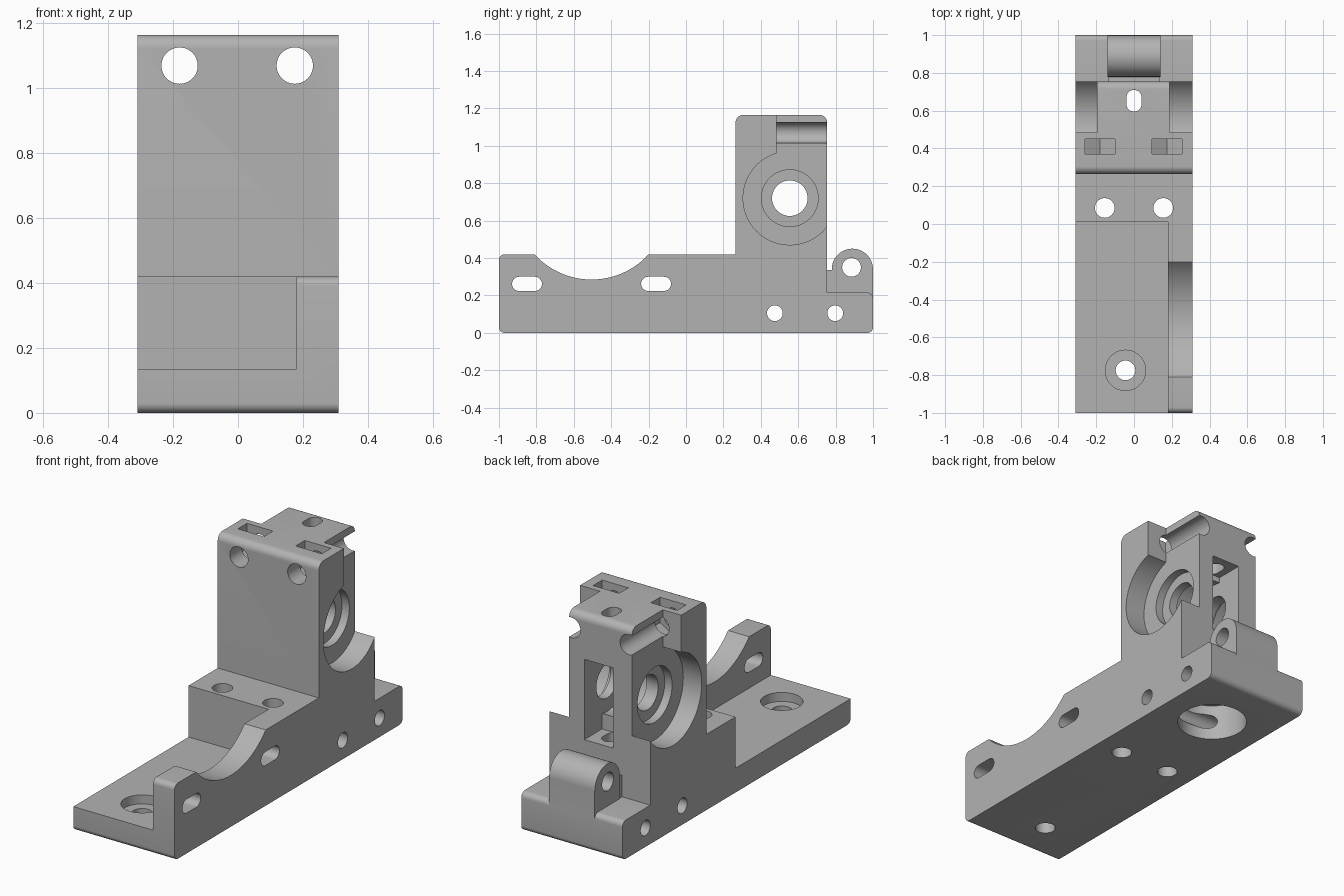
import bpy, bmesh
from math import sin, cos, pi, atan2
from mathutils import Vector

if "Cube" in bpy.data.objects:
    bpy.data.objects.remove(bpy.data.objects["Cube"], do_unlink=True)

grey = bpy.data.materials.new("matte_grey")
grey.use_nodes = True
grey.diffuse_color = (0.45, 0.45, 0.45, 1)
grey.node_tree.nodes["Principled BSDF"].inputs["Base Color"].default_value = grey.diffuse_color


def prism(name, outline, axis, lo, hi):
    """Extrude a 2D outline along an axis; outline uses the other two axes in order."""
    bm = bmesh.new()
    place = {"X": lambda a, b: (lo, a, b), "Y": lambda a, b: (a, lo, b), "Z": lambda a, b: (a, b, lo)}[axis]
    face = bm.faces.new([bm.verts.new(place(a, b)) for a, b in outline])
    new = bmesh.ops.extrude_face_region(bm, geom=[face])["geom"]
    shift = Vector([hi - lo if axis == k else 0 for k in "XYZ"])
    bmesh.ops.translate(bm, vec=shift, verts=[v for v in new if isinstance(v, bmesh.types.BMVert)])
    bmesh.ops.recalc_face_normals(bm, faces=bm.faces)
    mesh = bpy.data.meshes.new(name)
    bm.to_mesh(mesh)
    bm.free()
    mesh.materials.append(grey)
    obj = bpy.data.objects.new(name, mesh)
    bpy.context.collection.objects.link(obj)
    return obj


def arc(a, b, r, start, end, steps=32):
    return [(a + r * cos(start + (end - start) * i / steps),
             b + r * sin(start + (end - start) * i / steps)) for i in range(steps + 1)]


def circle(a, b, r):
    return arc(a, b, r, 0, 2 * pi, 48)[:-1]


def rect(a0, a1, b0, b1):
    return [(a0, b0), (a1, b0), (a1, b1), (a0, b1)]


def slot(a0, a1, b, r):
    return arc(a1 - r, b, r, -pi / 2, pi / 2, 16) + arc(a0 + r, b, r, pi / 2, 3 * pi / 2, 16)


# Side profile of the whole body, counter-clockwise in (y, z)
R, T = 0.03, 0.04
half, rise = 0.305, 0.277
sweep = atan2(half, rise)
profile = (
    arc(-1 + R, R, R, pi, 1.5 * pi, 8) + arc(1 - R, R, R, 1.5 * pi, 2 * pi, 8)
    + arc(1 - R, 0.215 - R, R, 0, pi / 2, 8)
    + [(0.755, 0.215)] + arc(0.755 - T, 1.165 - T, T, 0, pi / 2, 8)
    + arc(0.265 + T, 1.165 - T, T, pi / 2, pi, 8)
    + [(0.265, 0.42)]
    + arc(-0.505, 0.42 + rise, 0.412, -pi / 2 + sweep, -pi / 2 - sweep)
    + arc(-1 + R, 0.42 - R, R, pi / 2, pi, 8))
body = prism("extruder_body", profile, "X", -0.31, 0.31)


def combine(tool, operation):
    mod = body.modifiers.new("bool", "BOOLEAN")
    mod.operation = operation
    mod.solver = "EXACT"
    mod.object = tool
    bpy.ops.object.select_all(action="DESELECT")
    bpy.context.view_layer.objects.active = body
    body.select_set(True)
    bpy.ops.object.modifier_apply(modifier=mod.name)
    bpy.data.objects.remove(tool, do_unlink=True)


def cut(outline, axis, lo, hi):
    combine(prism("cutter", outline, axis, lo, hi), "DIFFERENCE")


# Hinge lug on the rear foot, with the small web joining it to the tower
lug = arc(0.8895, 0.34, 0.11, 0, pi) + [(0.7795, 0.1), (0.9995, 0.1)]
combine(prism("hinge_lug", lug, "X", -0.14, 0.14), "UNION")
combine(prism("lug_web", rect(0.74, 0.80, 0.18, 0.335), "X", -0.135, 0.135), "UNION")
cut(circle(0.885, 0.35, 0.05), "X", -0.4, 0.4)

# Open space above the mounting plate
cut(rect(-0.5, 0.18, -1.2, 0.01), "Z", 0.135, 0.6)

# Side recesses, open to the top and rear, with bearing seats
for side, web in ((1, 0.188), (-1, 0.197)):
    lo, hi = sorted((side * web, side * 0.5))
    cut(circle(0.555, 0.72, 0.25), "X", lo, hi)
    cut(rect(0.485, 0.9, 0.72, 1.3), "X", lo, hi)
    lo, hi = sorted((side * (web - 0.045), side * 0.5))
    cut(circle(0.555, 0.72, 0.152), "X", lo, hi)

# Shaft bore, gear chamber and rear window
cut(circle(0.555, 0.72, 0.095), "X", -0.5, 0.5)
cut(circle(0.555, 0.72, 0.17), "X", -0.08, 0.095)
cut(rect(-0.08, 0.095, 0.47, 0.915), "Y", 0.6, 0.9)

# Filament path and the round socket underneath
cut([(y, x) for x, y in slot(0.595, 0.71, 0, 0.04)], "Z", 0.1, 1.3)
cut(circle(0, 0.635, 0.18), "Z", -0.1, 0.2)

# Clamp screw holes through the tower, with pointed nut traps from the top
for x in (-0.18, 0.175):
    cut(circle(x, 1.07, 0.056), "Y", 0.1, 0.9)
    trap = [(x - 0.08, 1.3), (x - 0.08, 1.024), (x, 0.978), (x + 0.08, 1.024), (x + 0.08, 1.3)]
    cut(trap, "Y", 0.37, 0.45)

# Vertical mounting holes
for x in (-0.155, 0.155):
    cut(circle(x, 0.085, 0.052), "Z", -0.1, 0.6)
cut(circle(-0.045, -0.775, 0.052), "Z", -0.1, 0.5)
cut(circle(-0.045, -0.775, 0.107), "Z", 0.085, 0.5)

# Cross holes in the base and slots in the side wall
for y in (0.475, 0.798):
    cut(circle(y, 0.105, 0.042), "X", -0.5, 0.5)
for y in (-0.93, -0.24):
    cut(slot(y, y + 0.16, 0.262, 0.038), "X", 0.1, 0.5)

# Smooth curved walls, keep edges crisp
bpy.ops.object.select_all(action="DESELECT")
bpy.context.view_layer.objects.active = body
body.select_set(True)
bpy.ops.object.shade_smooth_by_angle(angle=0.5)
